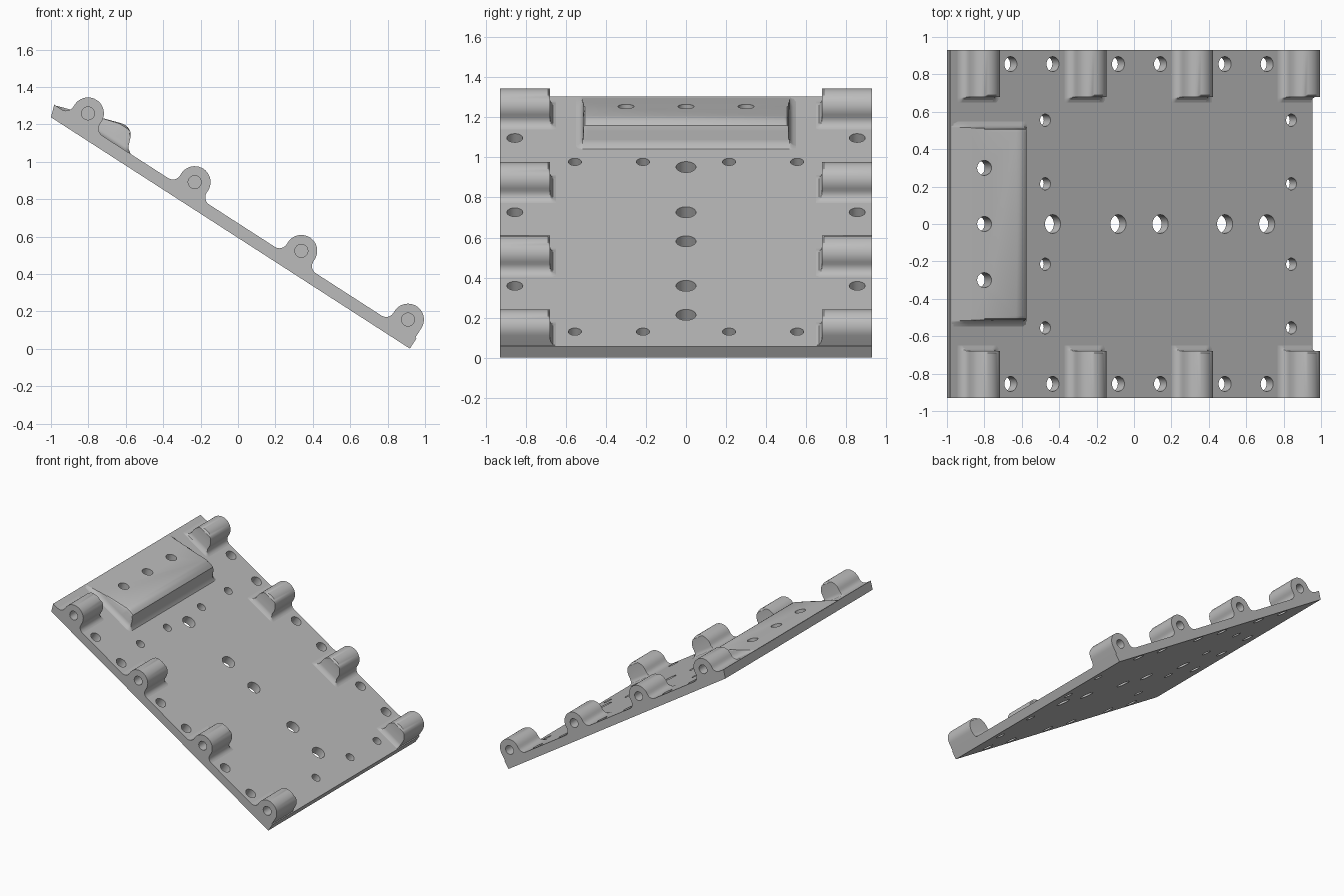
import bpy, bmesh
from math import sin, cos, pi, radians
from mathutils import Matrix

if "Cube" in bpy.data.objects:
    bpy.data.objects.remove(bpy.data.objects["Cube"], do_unlink=True)

TILT = radians(32.8)
S, C = sin(TILT), cos(TILT)
LENGTH, THICK, HALF = 2.283, 0.066, 0.93
KNOB_R, KNOB_V = 0.085, 0.125

grey = bpy.data.materials.new("plain grey")
grey.use_nodes = True
grey.diffuse_color = (0.5, 0.5, 0.5, 1)
grey.node_tree.nodes["Principled BSDF"].inputs["Base Color"].default_value = (0.5, 0.5, 0.5, 1)


def place(u, y, v):
    """Slope coordinates (along, across, above) to world."""
    return (-1 + u * C + v * S, y, 1.238 - u * S + v * C)


def finish(name, bm):
    bmesh.ops.remove_doubles(bm, verts=bm.verts, dist=1e-5)
    bmesh.ops.recalc_face_normals(bm, faces=bm.faces)
    mesh = bpy.data.meshes.new(name)
    bm.to_mesh(mesh)
    bm.free()
    mesh.materials.append(grey)
    ob = bpy.data.objects.new(name, mesh)
    bpy.context.collection.objects.link(ob)
    return ob


def loft(name, profile, sections):
    """Sweep a profile across the plate; each section is (y, height cap)."""
    bm = bmesh.new()
    rings = [[bm.verts.new(place(u, y, min(v, cap))) for u, v in profile]
             for y, cap in sections]
    n = len(profile)
    for a, b in zip(rings, rings[1:]):
        for i in range(n):
            j = (i + 1) % n
            bm.faces.new((a[i], a[j], b[j], b[i]))
    bm.faces.new(rings[0])
    bm.faces.new(rings[-1])
    return finish(name, bm)


def add_cylinder(bm, centre, rot, radius, depth):
    bmesh.ops.create_cone(bm, cap_ends=True, segments=24, radius1=radius, radius2=radius,
                          depth=depth, matrix=Matrix.Translation(centre) @ rot)


def cut(target, cutter):
    mod = target.modifiers.new("holes", "BOOLEAN")
    mod.operation, mod.solver, mod.object = "DIFFERENCE", "EXACT", cutter
    select(target)
    bpy.ops.object.modifier_apply(modifier=mod.name)


def select(ob):
    bpy.ops.object.select_all(action="DESELECT")
    ob.select_set(True)
    bpy.context.view_layer.objects.active = ob


# Sloping base plate
plate = loft("base_plate", [(0, 0), (LENGTH, 0), (LENGTH, THICK), (-0.022, THICK)],
             [(-HALF, 1), (HALF, 1)])

# Raised pad near the top edge, with soft flared sides
pad_profile = [(-0.022, 0.063), (0.03, 0.08), (0.09, 0.1), (0.159, 0.122), (0.327, 0.175),
               (0.35, 0.18), (0.375, 0.178), (0.4, 0.165), (0.416, 0.139), (0.43, 0.1),
               (0.44, 0.083), (0.466, 0.065), (0.466, 0.03), (0.0, 0.03)]
half_pad = [(0.555, 0.064), (0.535, 0.071), (0.523, 0.082), (0.516, 0.1),
            (0.512, 0.155), (0.505, 0.17), (0.49, 1)]
pad = loft("raised_pad", pad_profile, [(-y, h) for y, h in half_pad] + half_pad[::-1])

# Holes square to the plate
holes = bmesh.new()
tilt = Matrix.Rotation(TILT, 4, "Y")


def drill(x, y, radius):
    add_cylinder(holes, place((x + 1) * 1.19 - 0.042, y, 0.05), tilt, radius, 0.3)


for x in (-0.66, -0.435, -0.085, 0.14, 0.485, 0.71):
    for side in (-1, 1):
        drill(x, side * 0.855, 0.04)
    if x > -0.6:
        drill(x, 0, 0.05)
for x in (-0.475, 0.84):
    for y in (-0.555, -0.215, 0.215, 0.555):
        drill(x, y, 0.033)
# Pad holes, square to the pad top
for y in (-0.3, 0, 0.3):
    add_cylinder(holes, (-0.8, y, 1.255), Matrix.Rotation(radians(15), 4, "Y"), 0.04, 0.5)
cutter = finish("hole_cutter", holes)
cutter.hide_render = True
cut(plate, cutter)
cut(pad, cutter)
bpy.data.objects.remove(cutter, do_unlink=True)
parts = [plate, pad]

# Hinge knuckles along both long edges
FILLET = 0.045


def fillet(side):
    """Concave curve from the plate up to the knuckle wall."""
    return [(side * (KNOB_R + FILLET * (1 - sin(a))), THICK + FILLET * (1 - cos(a)))
            for a in (i * pi / 12 for i in range(7))]


for k in range(4):
    centre = 0.155 + k * 0.6785
    last = k == 3
    arc = [(-KNOB_R * cos(i * pi / 20), KNOB_V + KNOB_R * sin(i * pi / 20)) for i in range(21)]
    right = [(KNOB_R, THICK)] if last else fillet(1)[::-1]
    edge = KNOB_R if last else KNOB_R + FILLET
    shape = [(-KNOB_R - FILLET, 0.02)] + fillet(-1) + arc + right + [(edge, 0.02)]
    shape = [(centre + u, v) for u, v in shape]
    for side in (-1, 1):
        ends = [(0.65, THICK), (0.664, 0.071), (0.673, 0.083), (0.678, 0.1),
                (0.68, 0.195), (0.69, 1), (HALF, 1)]
        knuckle = loft(f"knuckle_{'left' if side > 0 else 'right'}_{k + 1}".replace("left", "back").replace("right", "front"),
                       shape, [(side * y, h) for y, h in ends])
        bore = bmesh.new()
        add_cylinder(bore, place(centre, side * 0.85, KNOB_V),
                     Matrix.Rotation(pi / 2, 4, "X"), 0.035, 0.24)
        tool = finish("bore_cutter", bore)
        tool.hide_render = True
        cut(knuckle, tool)
        bpy.data.objects.remove(tool, do_unlink=True)
        parts.append(knuckle)

for ob in parts:
    select(ob)
    bpy.ops.object.shade_smooth_by_angle(angle=radians(30))
